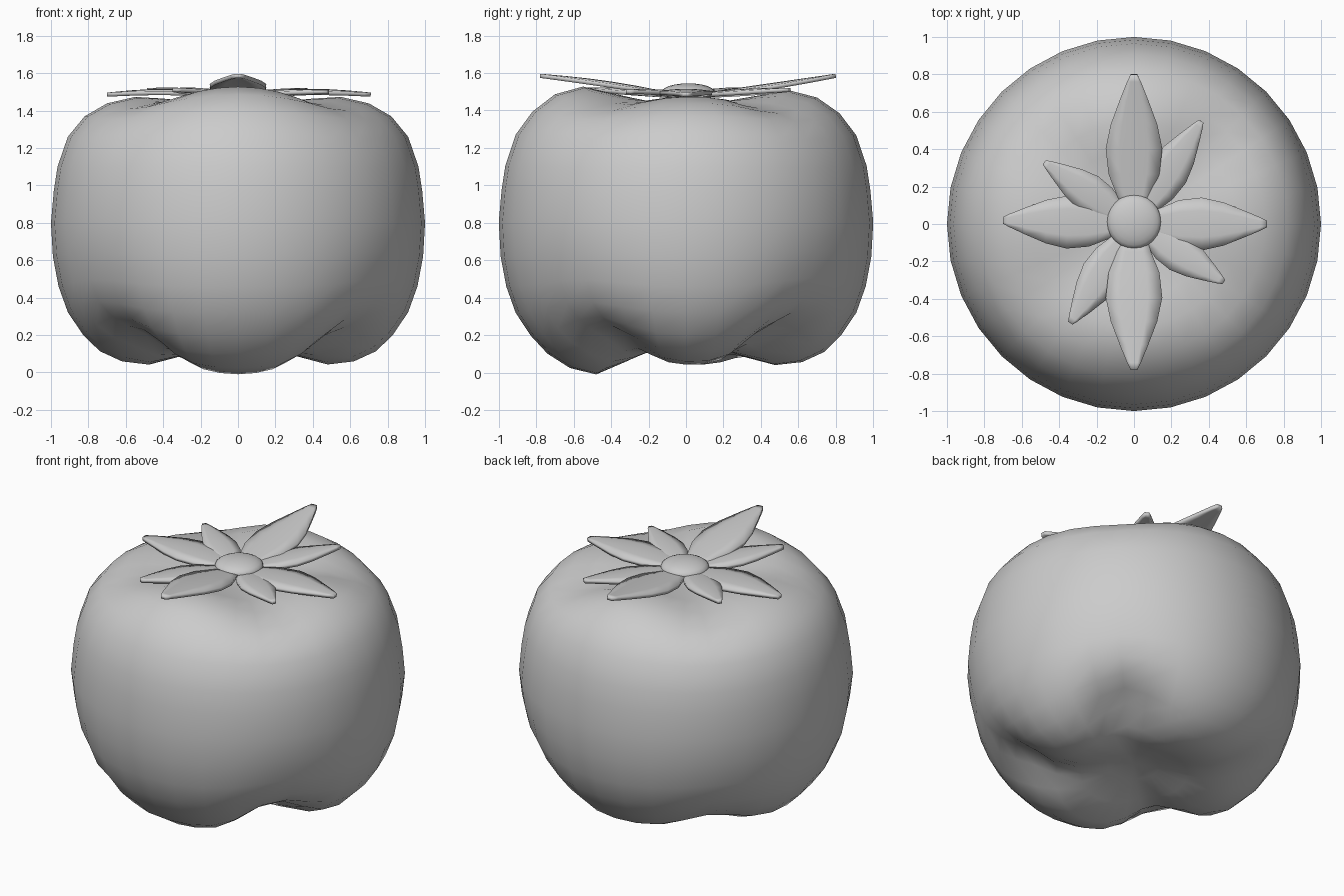
import bpy, bmesh
from math import sin, cos, pi, radians, exp, hypot

if "Cube" in bpy.data.objects:
    bpy.data.objects.remove(bpy.data.objects["Cube"])


def finish(name, bm, angle=40):
    bmesh.ops.recalc_face_normals(bm, faces=bm.faces)
    me = bpy.data.meshes.new(name)
    bm.to_mesh(me)
    bm.free()
    ob = bpy.data.objects.new(name, me)
    bpy.context.collection.objects.link(ob)
    bpy.ops.object.select_all(action='DESELECT')
    ob.select_set(True)
    bpy.context.view_layer.objects.active = ob
    bpy.ops.object.shade_smooth_by_angle(angle=radians(angle))
    return ob


def bump(a, centre, width):
    d = (a - centre + pi) % (2 * pi) - pi
    return exp(-(d / width) ** 2)


# fruit body: lathe profile with four lobes and diagonal grooves
PROFILE = [(.15, .14), (.32, .085), (.48, .04), (.62, .055), (.74, .11), (.83, .2),
           (.91, .32), (.96, .46), (.99, .62), (1, .8), (.985, .97), (.965, 1.1),
           (.91, 1.26), (.82, 1.37), (.7, 1.44), (.55, 1.475), (.4, 1.465), (.2, 1.445)]
# groove angle, depth below, depth above
GROOVES = [(-37, .16, .05), (45, .19, .07), (137, .08, .05), (217, .16, .04)]


def body_point(r, z, a):
    front, back = bump(a, -pi / 2, .55), bump(a, pi / 2, .55)
    if z < .8:
        w = exp(-((r - .66) / .25) ** 2)
        dz = w * sum(d * bump(a, radians(g), .33) for g, d, _ in GROOVES)
        dz -= .05 * front * exp(-((r - .48) / .2) ** 2)
        k = 1 - .3 * dz if dz > 0 else 1
    else:
        w = exp(-((r - .6) / .24) ** 2)
        dz = -w * sum(d * bump(a, radians(g), .35) for g, _, d in GROOVES)
        dz += w * (.055 * front + .035 * back)
        k = 1
    return (k * r * cos(a), k * r * sin(a), z + dz)


N = 32
bm = bmesh.new()
rings = [[bm.verts.new(body_point(r, z, 2 * pi * i / N)) for i in range(N)] for r, z in PROFILE]
for lo, hi in zip(rings, rings[1:]):
    for i in range(N):
        j = (i + 1) % N
        bm.faces.new((lo[i], lo[j], hi[j], hi[i]))
for ring, z in ((rings[0], .16), (rings[-1], 1.44)):
    pole = bm.verts.new((0, 0, z))
    for i in range(N):
        bm.faces.new((ring[i], ring[(i + 1) % N], pole))
finish("fruit_body", bm, 80)

# leaves of the calyx: tip x, tip y, half width, tip height, mid lift
LEAVES = [(0, .8, .15, 1.585, 0), (0, -.78, .15, 1.585, .015),
          (.71, 0, .14, 1.485, .025), (-.70, .02, .14, 1.485, .025),
          (.36, .55, .11, 1.51, .01), (-.34, -.53, .11, 1.51, .015),
          (.48, -.31, .10, 1.50, .015), (-.48, .33, .10, 1.51, .015)]
OUTLINE = [(0, .35), (.15, .6), (.3, .9), (.48, 1), (.65, .82), (.82, .5), (.95, .24), (1, .12)]

for n, (tx, ty, hw, tz, lift) in enumerate(LEAVES):
    length = hypot(tx, ty)
    ux, uy = tx / length, ty / length
    start = .04
    bm = bmesh.new()
    rows = []
    for t, w in OUTLINE:
        d = start + t * (length - start)
        z = 1.475 + (tz - 1.475) * t + lift * sin(pi * t)
        row = []
        for s in (-1, -.5, 0, .5, 1):
            o = s * w * hw
            row.append(bm.verts.new((ux * d - uy * o, uy * d + ux * o,
                                     z - .012 * s * s * sin(pi * t))))
        rows.append(row)
    for a, b in zip(rows, rows[1:]):
        for i in range(4):
            bm.faces.new((a[i], a[i + 1], b[i + 1], b[i]))
    leaf = finish(f"leaf_{n + 1}", bm)
    sol = leaf.modifiers.new("thickness", 'SOLIDIFY')
    sol.thickness = .022
    sol.offset = 0

# stem button
bm = bmesh.new()
bmesh.ops.create_uvsphere(bm, u_segments=24, v_segments=12, radius=1)
for v in bm.verts:
    v.co.x *= .145
    v.co.y = v.co.y * .145 + .012
    v.co.z = v.co.z * .05 + 1.495
finish("stem_button", bm, 80)
